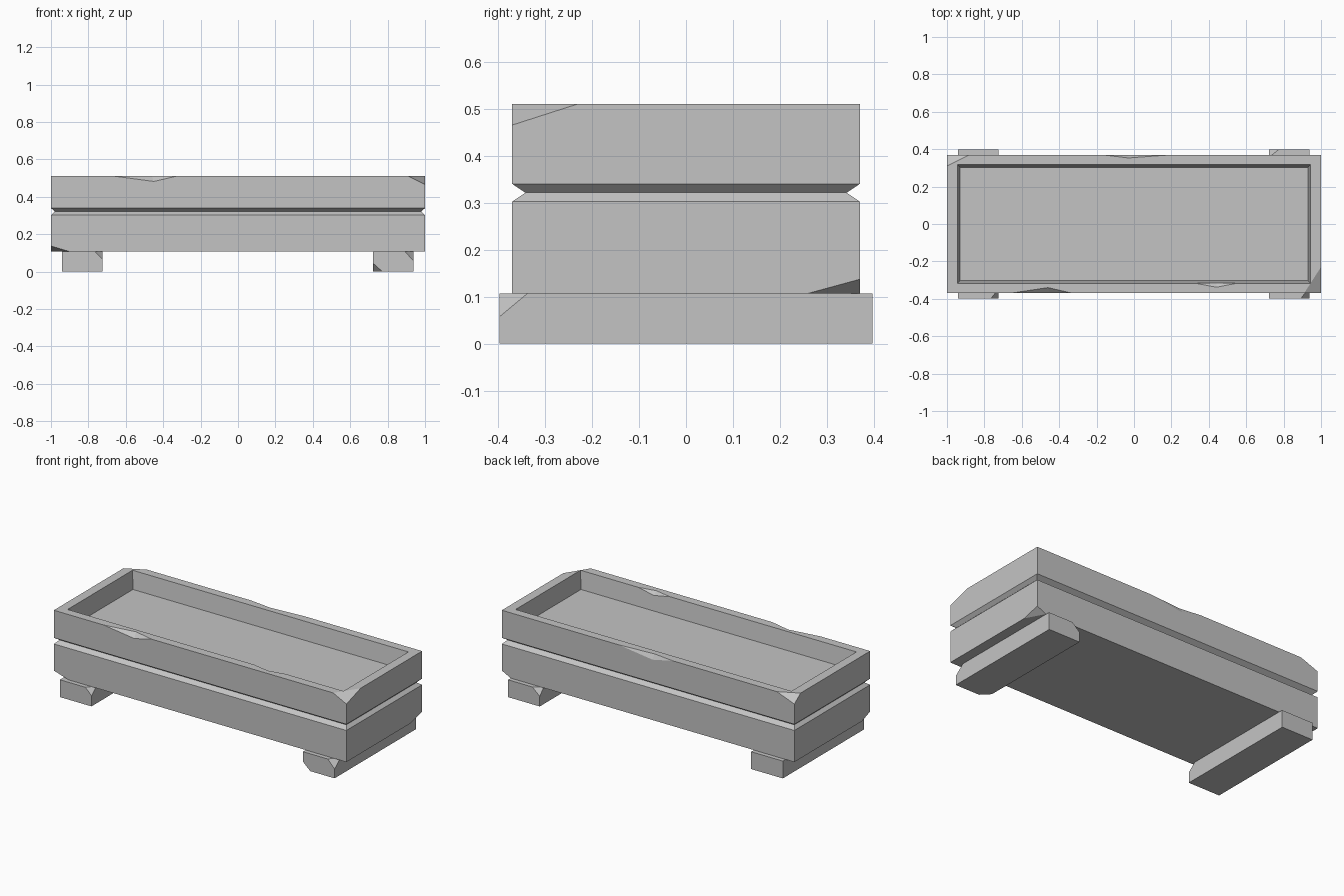
import bpy, bmesh
from mathutils import Vector

cube = bpy.data.objects.get("Cube")
if cube:
    bpy.data.objects.remove(cube, do_unlink=True)

# Plain stone colour
stone = bpy.data.materials.new("grey_stone")
stone.use_nodes = True
COLOUR = (0.55, 0.55, 0.55, 1)
stone.diffuse_color = COLOUR
stone.node_tree.nodes["Principled BSDF"].inputs["Base Color"].default_value = COLOUR


def make_object(name, bm):
    bmesh.ops.recalc_face_normals(bm, faces=bm.faces)
    mesh = bpy.data.meshes.new(name)
    bm.to_mesh(mesh)
    bm.free()
    mesh.materials.append(stone)
    obj = bpy.data.objects.new(name, mesh)
    bpy.context.collection.objects.link(obj)
    return obj


def loft(name, rings, centre_x=0):
    """Stack rectangles (half width, half depth, height) into a closed solid."""
    bm = bmesh.new()
    loops = [[bm.verts.new((centre_x + sx * hx, sy * hy, z))
              for sx, sy in ((-1, -1), (1, -1), (1, 1), (-1, 1))]
             for hx, hy, z in rings]
    for low, high in zip(loops, loops[1:]):
        for i in range(4):
            j = (i + 1) % 4
            bm.faces.new((low[i], low[j], high[j], high[i]))
    bm.faces.new(loops[0][::-1])
    bm.faces.new(loops[-1])
    return make_object(name, bm)


def corner_chip(corner, dx, dy, dz, extra=None):
    """Points of a wedge that knocks off a corner; offsets run along its edges."""
    c = Vector(corner)
    out = c - 0.3 * Vector((dx, dy, dz))
    points = [c + Vector((dx, 0, 0)), c + Vector((0, dy, 0)), c + Vector((0, 0, dz)), out]
    return points + ([Vector(extra)] if extra else [])


def chip_away(obj, chips):
    """Cut convex wedges out of an object."""
    bm = bmesh.new()
    for points in chips:
        verts = [bm.verts.new(p) for p in points]
        bmesh.ops.convex_hull(bm, input=verts)
    cutter = make_object(obj.name + "_chip_cutter", bm)
    cutter.hide_render = True
    cutter.hide_viewport = True
    cutter.display_type = 'WIRE'
    mod = obj.modifiers.new("chips", 'BOOLEAN')
    mod.operation = 'DIFFERENCE'
    mod.solver = 'EXACT'
    mod.object = cutter


# Trough with a groove round the outside and a shallow sunken basin
BASE, TOP = 0.107, 0.51
trough = loft("stone_trough", [
    (1, 0.37, BASE), (1, 0.37, 0.302), (0.98, 0.342, 0.321), (1, 0.37, 0.34),
    (1, 0.37, TOP), (0.943, 0.317, TOP), (0.93, 0.303, 0.40)])

chip_away(trough, [
    # Rim corners
    corner_chip((1, -0.37, TOP), -0.09, 0.14, -0.045, (0.98, -0.35, TOP)),
    corner_chip((-1, 0.37, TOP), 0.12, -0.06, -0.045, (-0.975, 0.35, TOP)),
    # Lower corners
    corner_chip((1, 0.37, BASE), -0.06, -0.11, 0.03),
    corner_chip((-1, -0.37, BASE), 0.1, 0.08, 0.03),
    # Front rim, outer edge
    [(-0.66, -0.37, TOP), (-0.46, -0.34, TOP), (-0.33, -0.37, TOP),
     (-0.45, -0.37, 0.482), (-0.45, -0.42, 0.56)],
    # Back rim, outer edge
    [(-0.17, 0.37, TOP), (-0.03, 0.353, TOP), (0.2, 0.37, TOP),
     (-0.03, 0.37, 0.48), (-0.03, 0.42, 0.56)],
    # Front rim, inner edge
    [(0.33, -0.317, TOP), (0.44, -0.338, TOP), (0.55, -0.317, TOP),
     (0.44, -0.3145, 0.49), (0.44, -0.28, 0.55)],
])

# Two bar feet running front to back
feet = {}
for name, x in (("left_foot", 0.83), ("right_foot", -0.832)):
    feet[name] = loft(name, [(0.108, 0.397, 0), (0.108, 0.397, BASE)], x)

chip_away(feet["left_foot"], [
    corner_chip((0.938, -0.397, BASE), -0.045, 0.06, -0.05),
    corner_chip((0.722, -0.397, 0), 0.05, 0.05, 0.045),
    corner_chip((0.722, 0.397, BASE), 0.05, -0.04, -0.045),
])
chip_away(feet["right_foot"], [
    corner_chip((-0.724, -0.397, BASE), -0.04, 0.05, -0.042),
])
